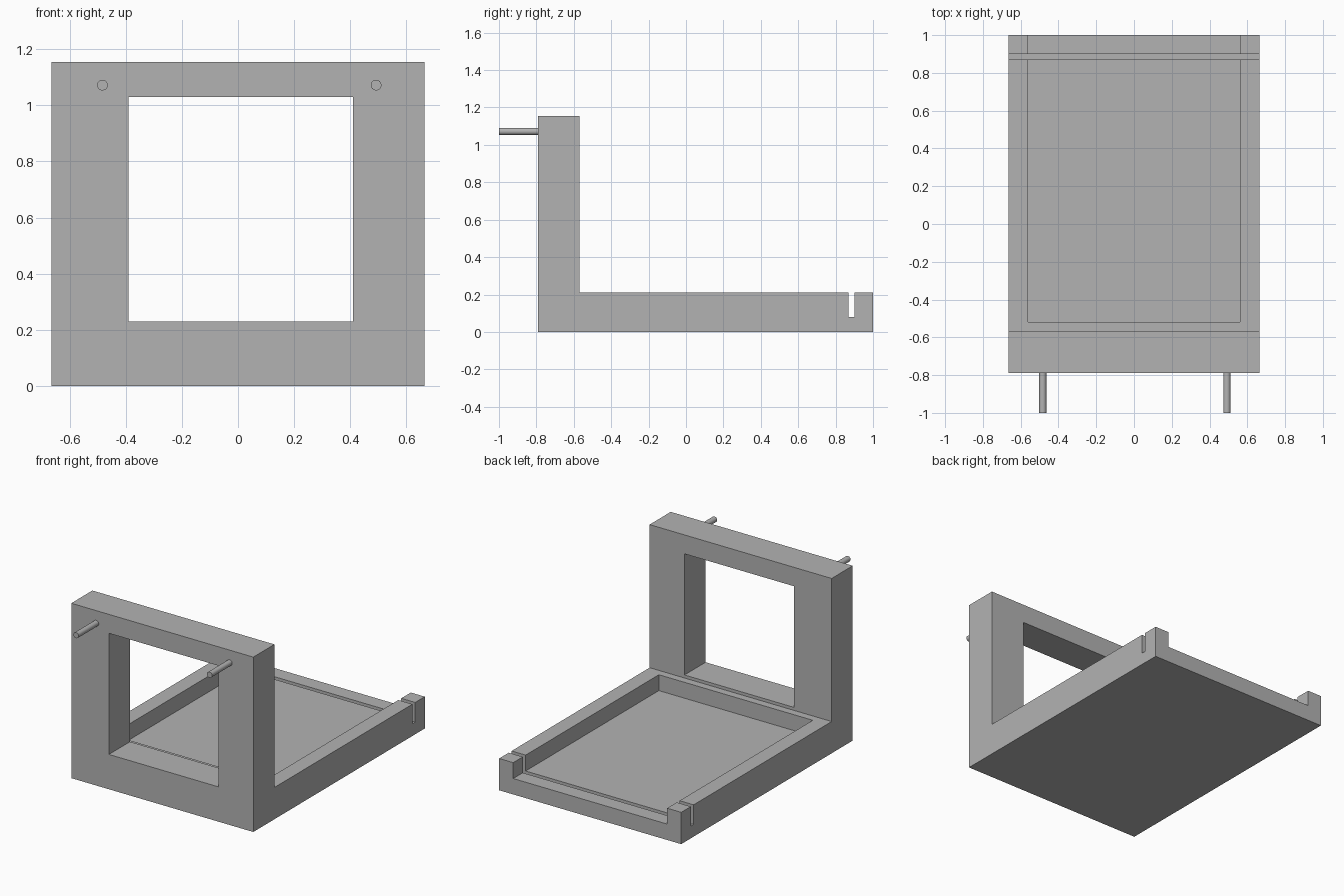
import bpy
import bmesh
from math import radians

cube = bpy.data.objects.get("Cube")
if cube:
    bpy.data.objects.remove(cube, do_unlink=True)

# Single matte grey
grey = bpy.data.materials.new("matte_grey")
grey.use_nodes = True
colour = (0.45, 0.45, 0.45, 1)
grey.diffuse_color = colour
grey.node_tree.nodes["Principled BSDF"].inputs["Base Color"].default_value = colour

HALF_W = 0.665
FRONT, FRAME_BACK, BACK = -0.79, -0.57, 1.0
FRAME_TOP, RIM, FLOOR, SLOT_BOTTOM = 1.155, 0.21, 0.105, 0.08
SLOT = (0.87, 0.90)


def extrude_profile(name, profile, x0, x1):
    """Extrude a closed (y, z) outline from x0 to x1."""
    bm = bmesh.new()
    face = bm.faces.new([bm.verts.new((x0, y, z)) for y, z in profile])
    grown = bmesh.ops.extrude_face_region(bm, geom=[face])["geom"]
    verts = [g for g in grown if isinstance(g, bmesh.types.BMVert)]
    bmesh.ops.translate(bm, verts=verts, vec=(x1 - x0, 0, 0))
    bmesh.ops.recalc_face_normals(bm, faces=bm.faces[:])
    mesh = bpy.data.meshes.new(name)
    bm.to_mesh(mesh)
    bm.free()
    mesh.materials.append(grey)
    obj = bpy.data.objects.new(name, mesh)
    bpy.context.collection.objects.link(obj)
    return obj


def cut_box(target, x, y, z):
    """Subtract a box, given as (low, high) ranges, from the target."""
    outline = [(y[0], z[0]), (y[1], z[0]), (y[1], z[1]), (y[0], z[1])]
    cutter = extrude_profile("cutter", outline, *x)
    cutter.hide_render = True
    mod = target.modifiers.new("cut", 'BOOLEAN')
    mod.operation = 'DIFFERENCE'
    mod.solver = 'EXACT'
    mod.object = cutter
    bpy.context.view_layer.objects.active = target
    bpy.ops.object.modifier_apply(modifier=mod.name)
    bpy.data.objects.remove(cutter, do_unlink=True)


# L-shaped body: upright frame and tray, with the cross slot in its outline
body = extrude_profile("frame_and_tray", [
    (FRONT, 0), (BACK, 0), (BACK, RIM),
    (SLOT[1], RIM), (SLOT[1], SLOT_BOTTOM),
    (SLOT[0], SLOT_BOTTOM), (SLOT[0], RIM),
    (FRAME_BACK, RIM), (FRAME_BACK, FRAME_TOP), (FRONT, FRAME_TOP),
], -HALF_W, HALF_W)

# Tray recess, open at the back between the corner posts
cut_box(body, (-0.5625, 0.5625), (-0.52, 1.1), (FLOOR, 0.3))
# Window through the upright frame
cut_box(body, (-0.39, 0.41), (-0.9, -0.5), (0.23, 1.03))

# Two round pins on the front
for side, x in (("right", -0.483), ("left", 0.492)):
    bpy.ops.mesh.primitive_cylinder_add(
        vertices=32, radius=0.019, depth=0.22,
        location=(x, -0.89, 1.072), rotation=(radians(90), 0, 0))
    pin = bpy.context.object
    pin.name = side + "_pin"
    pin.data.materials.append(grey)
    bpy.ops.object.shade_smooth_by_angle()
